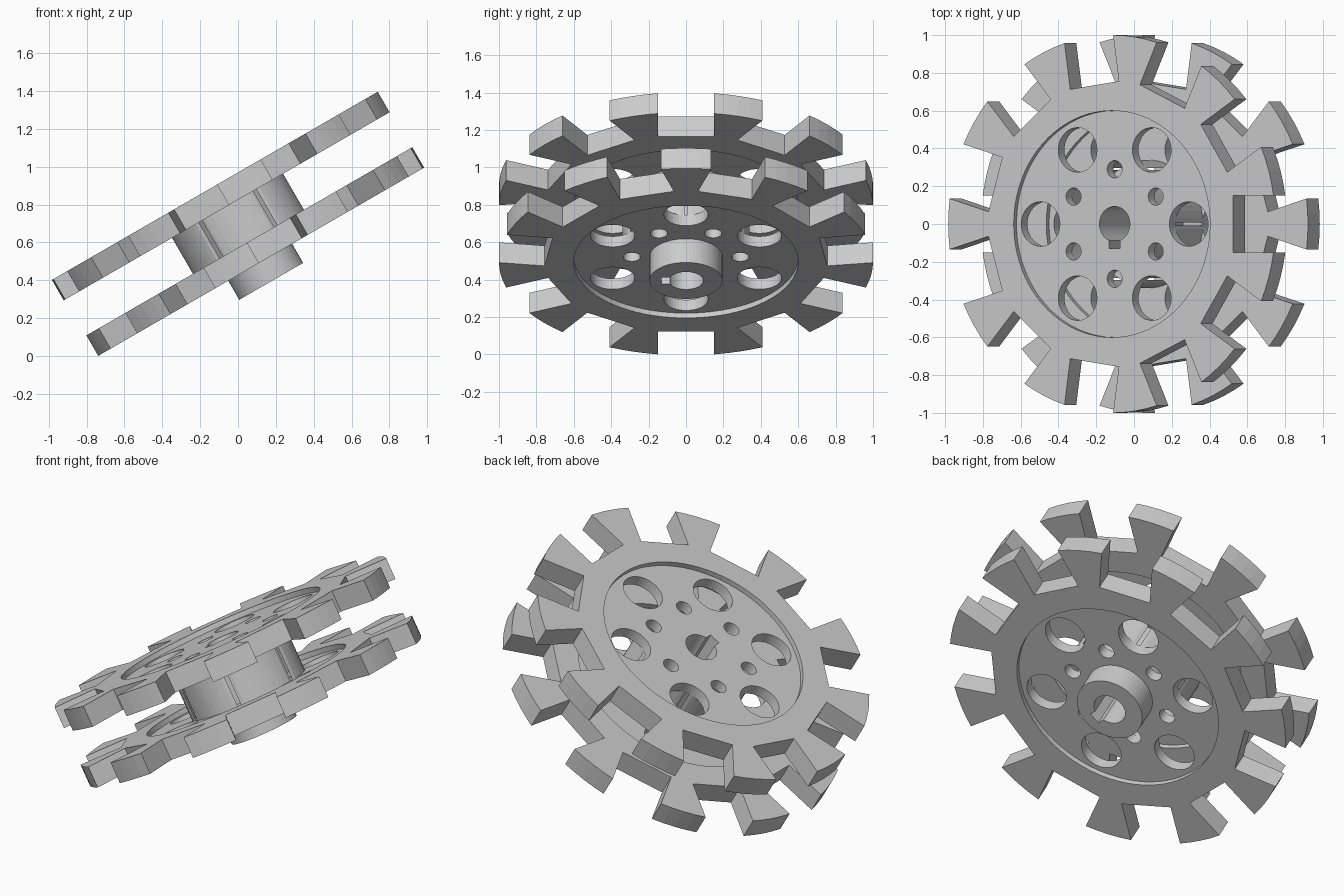
import bpy, bmesh, math
from mathutils import Matrix

if "Cube" in bpy.data.objects:
    bpy.data.objects.remove(bpy.data.objects["Cube"])

# Stack heights along the tilted axle (local z), axle offset along local x
TILT = Matrix.Rotation(math.radians(-30), 4, 'Y') @ Matrix.Translation((0.349, 0, 0))
LOW, HIGH, THICK, RECESS = 0.3695, 0.7145, 0.125, 0.03
TEETH, SLOT_HALF, SLOT_FLOOR = 11, 0.15, 0.742

steel = bpy.data.materials.new("steel_grey")
steel.diffuse_color = (0.6, 0.6, 0.6, 1)
steel.use_nodes = True
steel.node_tree.nodes["Principled BSDF"].inputs["Base Color"].default_value = steel.diffuse_color


def add_prism(bm, pts, z0, z1):
    bottom = [bm.verts.new((x, y, z0)) for x, y in pts]
    top = [bm.verts.new((x, y, z1)) for x, y in pts]
    bm.faces.new(bottom[::-1])
    bm.faces.new(top)
    n = len(pts)
    for i in range(n):
        j = (i + 1) % n
        bm.faces.new((bottom[i], bottom[j], top[j], top[i]))


def circle(r, cx=0, cy=0, n=64):
    return [(cx + r * math.cos(2 * math.pi * i / n),
             cy + r * math.sin(2 * math.pi * i / n)) for i in range(n)]


def make(name, prisms):
    bm = bmesh.new()
    for p in prisms:
        add_prism(bm, *p)
    me = bpy.data.meshes.new(name)
    bm.to_mesh(me)
    bm.free()
    me.materials.append(steel)
    ob = bpy.data.objects.new(name, me)
    bpy.context.collection.objects.link(ob)
    return ob


def carve(ob, cutters):
    """Cut each prism group out of the object and keep the plain mesh."""
    for group in cutters:
        cut = make("cutter", group)
        cut.hide_render = True
        mod = ob.modifiers.new("cut", 'BOOLEAN')
        mod.operation, mod.solver, mod.object = 'DIFFERENCE', 'EXACT', cut
        deps = bpy.context.evaluated_depsgraph_get()
        me = bpy.data.meshes.new_from_object(ob.evaluated_get(deps))
        ob.modifiers.clear()
        ob.data = me
        bpy.data.objects.remove(cut)


def gear_outline(first_slot):
    pts = []
    pitch = 2 * math.pi / TEETH
    edge = math.asin(SLOT_HALF)
    corner = math.atan2(SLOT_HALF, SLOT_FLOOR)
    rc = math.hypot(SLOT_HALF, SLOT_FLOOR)
    for k in range(TEETH):
        a = first_slot + k * pitch
        for s in (-1, 1):
            pts.append((rc * math.cos(a + s * corner), rc * math.sin(a + s * corner)))
        for i in range(5):
            t = a + edge + (pitch - 2 * edge) * i / 4
            pts.append((math.cos(t), math.sin(t)))
    return pts


# Shared cutters: keyed bore, six large holes, six small holes
bore = [(circle(0.093, n=48), 0, 1.2)]
key = [([(-0.033, -0.13), (0.033, -0.13), (0.033, 0), (-0.033, 0)], 0.01, 1.19)]
large, small = [], []
for k in range(6):
    a = k * math.pi / 3
    large.append((circle(0.118, 0.453 * math.cos(a), 0.453 * math.sin(a), 40), 0, 1.2))
    a += math.pi / 6
    small.append((circle(0.046, 0.29 * math.cos(a), 0.29 * math.sin(a), 24), 0, 1.2))

# Toothed wheels with a shallow recess on both faces
for name, z, slot in (("lower_gear", LOW, math.pi), ("upper_gear", HIGH, 0)):
    gear = make(name, [(gear_outline(slot), z, z + THICK)])
    dish = circle(0.6, n=80)
    recess = [(dish, z - 0.1, z + RECESS), (dish, z + THICK - RECESS, z + THICK + 0.1)]
    carve(gear, [recess, bore, key, large, small])

# Hollow spacer drum between the wheels
z0, z1 = LOW + THICK - RECESS, HIGH + RECESS
drum = make("spacer_drum", [(circle(0.34), z0, z1)])
carve(drum, [[(circle(0.336), z0 - 0.1, z1 + 0.1)], large])

# Axle sleeve inside the drum, and the end hub under the lower wheel
sleeve = make("axle_sleeve", [(circle(0.22), z0, z1)])
carve(sleeve, [bore, key])
hub = make("end_hub", [(circle(0.195), 0.2535, LOW + RECESS)])
carve(hub, [bore, key])

# Tilt the whole stack
for ob in bpy.context.scene.objects:
    ob.data.transform(TILT)
